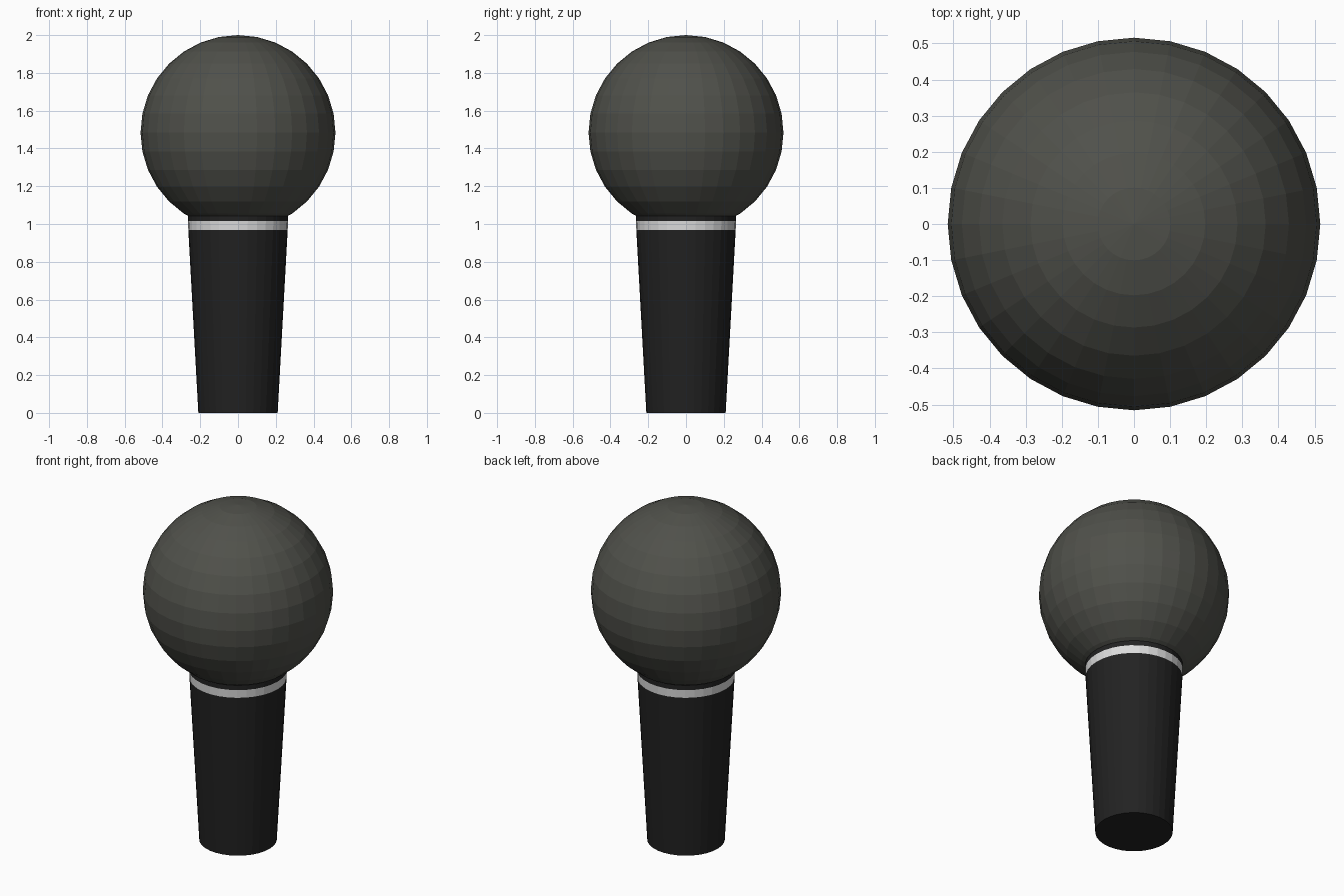
import bpy, bmesh, math

if "Cube" in bpy.data.objects:
    bpy.data.objects.remove(bpy.data.objects["Cube"])

SIDES = 32


def material(name, rgb):
    m = bpy.data.materials.new(name)
    m.diffuse_color = (*rgb, 1.0)
    m.use_nodes = True
    m.node_tree.nodes["Principled BSDF"].inputs["Base Color"].default_value = m.diffuse_color
    return m


def finish(bm, name, mats):
    bmesh.ops.recalc_face_normals(bm, faces=bm.faces[:])
    mesh = bpy.data.meshes.new(name)
    bm.to_mesh(mesh)
    bm.free()
    for m in mats:
        mesh.materials.append(m)
    obj = bpy.data.objects.new(name, mesh)
    bpy.context.collection.objects.link(obj)
    return obj


black = material("handle_black", (0.016, 0.016, 0.016))
silver = material("ring_silver", (0.72, 0.72, 0.72))
grey = material("grille_grey", (0.08, 0.082, 0.07))

# Tapered handle with a silver band, closed at both ends
profile = [(0.21, 0.0), (0.263, 0.968), (0.265, 1.015), (0.265, 1.046)]
bm = bmesh.new()
rings = []
for r, z in profile:
    rings.append([bm.verts.new((r * math.cos(2 * math.pi * i / SIDES),
                                r * math.sin(2 * math.pi * i / SIDES), z))
                  for i in range(SIDES)])
for level, (low, high) in enumerate(zip(rings, rings[1:])):
    for i in range(SIDES):
        j = (i + 1) % SIDES
        face = bm.faces.new((low[i], low[j], high[j], high[i]))
        face.material_index = 1 if level == 1 else 0
bm.faces.new(rings[0][::-1])
bm.faces.new(rings[-1])
finish(bm, "handle", [black, silver])

# Round grille head
bm = bmesh.new()
bmesh.ops.create_uvsphere(bm, u_segments=SIDES, v_segments=16, radius=0.516)
bmesh.ops.translate(bm, verts=bm.verts[:], vec=(0, 0, 1.484))
finish(bm, "grille_head", [grey])
